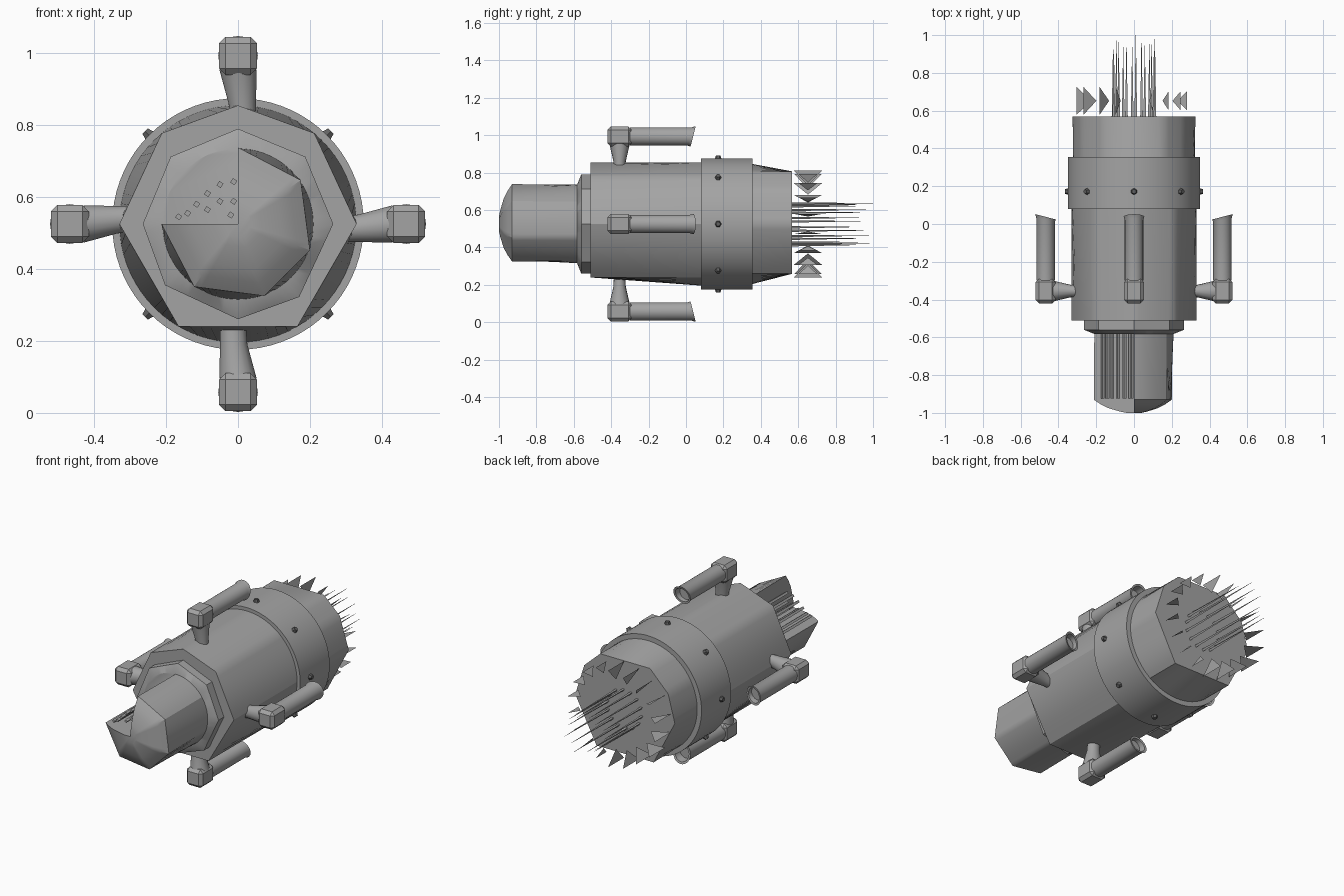
import bpy, bmesh, math, random
from mathutils import Matrix, Vector

if "Cube" in bpy.data.objects:
    bpy.data.objects.remove(bpy.data.objects["Cube"])

random.seed(3)
CZ = 0.525          # height of the long axis
STEP = 5            # angular sampling in degrees


def grey(name, v):
    m = bpy.data.materials.new(name)
    m.diffuse_color = (v, v, v, 1)
    m.use_nodes = True
    m.node_tree.nodes["Principled BSDF"].inputs["Base Color"].default_value = m.diffuse_color
    return m


HULL_GREY = grey("hull_grey", 0.37)
DARK_GREY = grey("dark_grey", 0.12)


def finish(name, bm, smooth=True, mat=HULL_GREY):
    bmesh.ops.translate(bm, verts=bm.verts, vec=(0, 0, CZ))
    me = bpy.data.meshes.new(name)
    bm.to_mesh(me)
    bm.free()
    me.materials.append(mat)
    ob = bpy.data.objects.new(name, me)
    bpy.context.collection.objects.link(ob)
    if smooth:
        bpy.ops.object.select_all(action='DESELECT')
        ob.select_set(True)
        bpy.context.view_layer.objects.active = ob
        bpy.ops.object.shade_smooth_by_angle(angle=math.radians(30))
    return ob


def polar(r, deg, y):
    a = math.radians(deg)
    return Vector((r * math.cos(a), y, r * math.sin(a)))


def radius_at(deg, corners):
    """Unit-circle polygon radius at an angle; no corners means a circle."""
    if not corners:
        return 1.0
    c = sorted(corners)
    c.append(c[0] + 360)
    d = deg % 360
    if d < c[0]:
        d += 360
    for a, b in zip(c, c[1:]):
        if a <= d <= b:
            h, m = (b - a) / 2, (a + b) / 2
            return math.cos(math.radians(h)) / math.cos(math.radians(d - m))


def section(y, r, corners=None, start=0, end=360, hub=False):
    degs = range(start, end + (1 if hub else 0), STEP)
    pts = [polar(r * radius_at(d, corners), d, y) for d in degs]
    if hub:
        pts.append(Vector((0, y, 0)))
    return pts


def loft(bm, sections):
    rings = [[bm.verts.new(p) for p in s] for s in sections]
    n = len(rings[0])
    for r0, r1 in zip(rings, rings[1:]):
        for i in range(n):
            j = (i + 1) % n
            bm.faces.new((r0[i], r0[j], r1[j], r1[i]))
    bm.faces.new(rings[0])
    bm.faces.new(rings[-1])
    bmesh.ops.recalc_face_normals(bm, faces=bm.faces)


def lathe(name, sections):
    bm = bmesh.new()
    loft(bm, sections)
    return finish(name, bm)


# Main hull: faceted front edge blending into a round back edge
HULL = [0, 50, 90, 130, 180, 240, 300]
lathe("main_hull", [section(-0.51, 0.33, HULL), section(0.09, 0.33)])

# Wide band and faceted tail
lathe("rear_band", [section(0.08, 0.35), section(0.355, 0.35)])
TAIL = [0, 35, 60, 120, 150, 180, 235, 305]
lathe("tail_section", [section(0.35, 0.322), section(0.568, 0.325, TAIL)])

# Collar between hull and nose
COLLAR = [0, 45, 90, 135, 180, 220, 270, 310]
lathe("collar", [section(-0.582, 0.21), section(-0.56, 0.265, COLLAR),
                 section(-0.50, 0.265, COLLAR)])

# Nose with the upper left quarter left open
NOSE = [35, 90, 180, 235, 290, 340]
prof = [(-1.0, 0.04), (-0.994, 0.07), (-0.975, 0.135), (-0.955, 0.175), (-0.93, 0.213)]
lathe("nose", [section(y, r, NOSE, -180, 90, True) for y, r in prof]
      + [section(-0.575, 0.21, None, -180, 90, True)])

# Rods lying in the open quarter
bm = bmesh.new()
for x, z in [(-.012, .118), (-.05, .11), (-.085, .085), (-.05, .063), (-.012, .063),
             (-.115, .055), (-.085, .04), (-.02, .025), (-.14, .03), (-.165, .02)]:
    bmesh.ops.create_cube(bm, size=1, matrix=Matrix.Translation((x, -0.75, z))
                          @ Matrix.Rotation(0.6, 4, 'Y')
                          @ Matrix.Diagonal((0.014, 0.35, 0.014, 1)))
finish("nose_rods", bm, False)

# Four side pods: tapered strut, chamfered block, tube with slanted open end
PR = 0.468


def tube_ring(y, r, slant=0.0):
    return [Vector((r * math.cos(a), y + slant * math.sin(a), PR + r * math.sin(a)))
            for a in (math.tau * i / 24 for i in range(24))]


for k, side in enumerate(["top", "right", "bottom", "left"]):
    turn = Matrix.Rotation(math.pi / 2 * k, 4, 'Y')

    bm = bmesh.new()
    loft(bm, [tube_ring(-0.30, 0.049), tube_ring(0.02, 0.049, 0.01),
              tube_ring(0.038, 0.055, 0.014), tube_ring(0.036, 0.043, 0.012),
              tube_ring(0.0, 0.04)])
    bm.transform(turn)
    finish(side + "_pod_tube", bm)

    bm = bmesh.new()
    bmesh.ops.create_cube(bm, size=1, matrix=Matrix.Translation((0, -0.355, PR))
                          @ Matrix.Diagonal((0.106, 0.13, 0.106, 1)))
    bmesh.ops.bevel(bm, geom=bm.edges[:], offset=0.018, segments=1, affect='EDGES')
    bm.transform(turn)
    finish(side + "_pod_block", bm, False)

    bm = bmesh.new()
    loft(bm, [[Vector((cx + rx * math.cos(a), -0.355 + ry * math.sin(a), z))
               for a in (math.tau * i / 16 for i in range(16))]
              for z, cx, rx, ry in [(0.27, 0.015, 0.036, 0.03), (0.335, 0.012, 0.038, 0.033),
                                    (0.43, 0, 0.052, 0.055)]])
    bm.transform(turn)
    finish(side + "_pod_strut", bm)

# Small dark studs around the band
bm = bmesh.new()
for k in range(8):
    bmesh.ops.create_cone(bm, cap_ends=True, segments=6, radius1=0.02, radius2=0.012, depth=0.024,
                          matrix=Matrix.Rotation(math.pi / 4 * k, 4, 'Y')
                          @ Matrix.Translation((0, 0.172, 0.354)))
finish("band_studs", bm, False, DARK_GREY)

# Ring of thin flat fins behind the tail, slimmer on the right side
bm = bmesh.new()
for k in range(18):
    d = 10 + 20 * k
    full = 80 < d < 280
    half = 0.075 if full else 0.05
    outer = 0.31 if 140 < d < 220 else 0.285
    inner = outer - (0.08 if full else 0.05)
    bm.faces.new([bm.verts.new(polar(outer, d, 0.652 - half)),
                  bm.verts.new(polar(outer, d, 0.652 + half)),
                  bm.verts.new(polar(inner, d, 0.652))])
finish("exhaust_fins", bm, False)

# Long needles from the middle of the tail
bm = bmesh.new()
for k in range(14):
    tip = 1.0 if k == 3 else random.uniform(0.92, 0.99)
    base = polar(0.112, 360 / 14 * k + 8, 0.568)
    length = tip - base.y
    bmesh.ops.create_cone(bm, cap_ends=True, segments=3, radius1=0.008, radius2=0.0008, depth=length,
                          matrix=Matrix.Translation(base + Vector((0, length / 2, 0)))
                          @ Matrix.Rotation(-math.pi / 2, 4, 'X'))
finish("exhaust_needles", bm, False)
